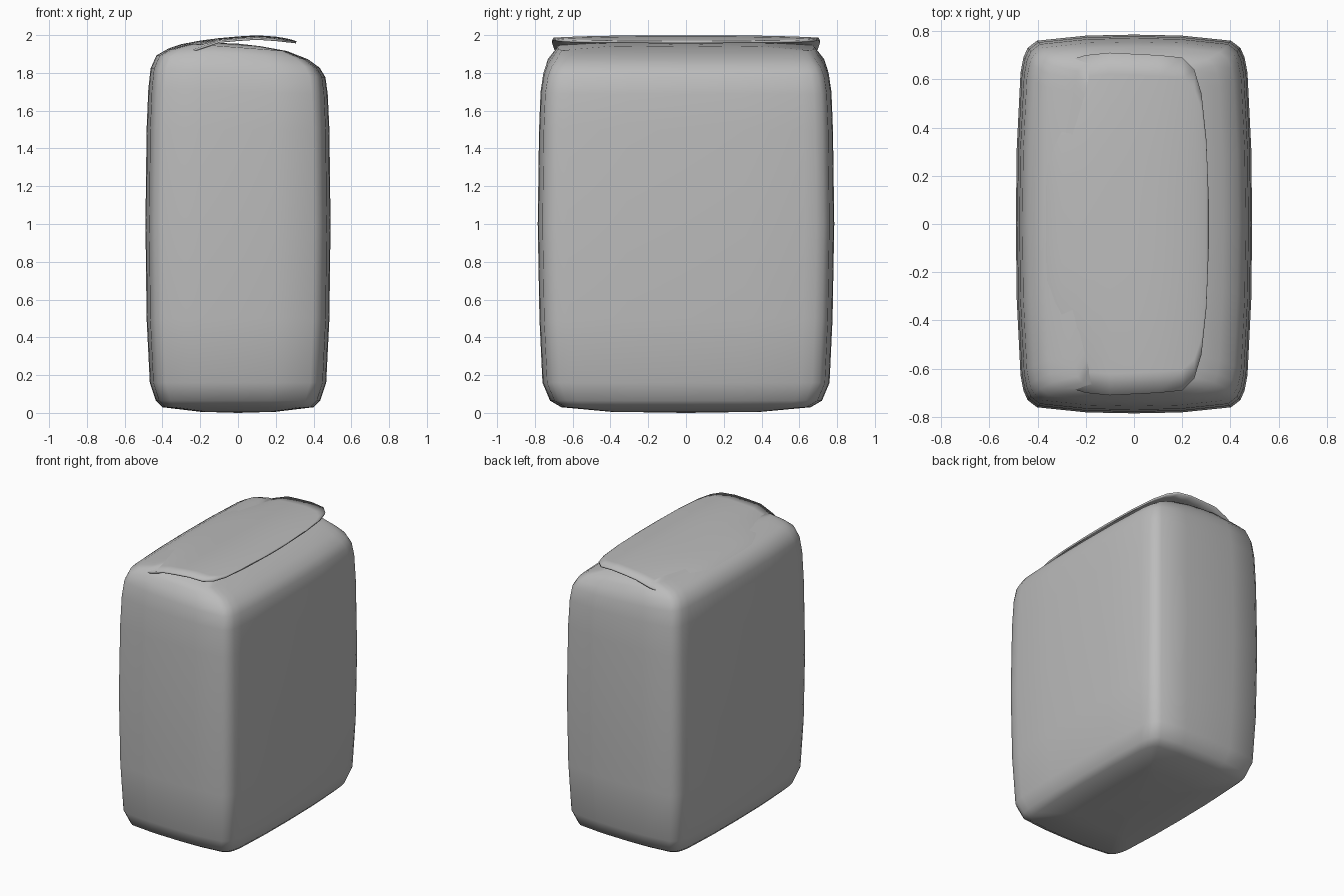
import bpy
import bmesh
import math

cube = bpy.data.objects.get("Cube")
if cube:
    bpy.data.objects.remove(cube, do_unlink=True)

grey = bpy.data.materials.new("plain grey")
grey.use_nodes = True
colour = (0.5, 0.5, 0.5, 1)
grey.diffuse_color = colour
grey.node_tree.nodes["Principled BSDF"].inputs["Base Color"].default_value = colour


def finish(name, bm, angle):
    bmesh.ops.recalc_face_normals(bm, faces=bm.faces)
    mesh = bpy.data.meshes.new(name)
    bm.to_mesh(mesh)
    bm.free()
    mesh.materials.append(grey)
    obj = bpy.data.objects.new(name, mesh)
    bpy.context.collection.objects.link(obj)
    bpy.ops.object.select_all(action='DESELECT')
    obj.select_set(True)
    bpy.context.view_layer.objects.active = obj
    bpy.ops.object.shade_smooth_by_angle(angle=math.radians(angle))
    return obj


# Bulging rounded-rectangle section, one quarter mirrored to a full loop
quarter = [(1, 0), (0.992, 0.4), (0.96, 0.8), (0.935, 0.88), (0.9, 0.93),
           (0.82, 0.968), (0.4, 0.995)]
section = []
for k in range(4):
    pts = quarter if k % 2 == 0 else [(0, 1)] + quarter[:0:-1]
    sx = 1 if k in (0, 3) else -1
    sy = 1 if k < 2 else -1
    section += [(sx * x, sy * y) for x, y in pts]

# Body levels: height, half width, half depth, sideways tilt
levels = [(0.006, 0.2, 0.4, 0), (0.03, 0.4, 0.66, 0), (0.065, 0.435, 0.72, 0),
          (0.16, 0.467, 0.76, 0), (0.5, 0.484, 0.776, 0), (1, 0.49, 0.785, 0),
          (1.5, 0.484, 0.778, 0), (1.7, 0.475, 0.77, 0.01),
          (1.8, 0.463, 0.755, 0.02), (1.86, 0.432, 0.735, 0.03),
          (1.9, 0.37, 0.705, 0.03), (1.935, 0.26, 0.68, 0.03),
          (1.95, 0.12, 0.4, 0.03)]
bm = bmesh.new()
rings = [[bm.verts.new((x * hx, y * hy, z - tilt * x * hx / 0.4))
          for x, y in section] for z, hx, hy, tilt in levels]
n = len(section)
for a, b in zip(rings, rings[1:]):
    for i in range(n):
        j = (i + 1) % n
        bm.faces.new((a[i], a[j], b[j], b[i]))
for ring, z in ((rings[0], 0.0), (rings[-1], 1.955)):
    tip = bm.verts.new((0, 0, z))
    for i in range(n):
        bm.faces.new((ring[i], ring[(i + 1) % n], tip))
finish("body", bm, 60)

# Lid flap: x, half depth, height; it leaves the body on the right's far side
columns = [(-0.41, 0.5, 1.9), (-0.36, 0.62, 1.932), (-0.3, 0.67, 1.952),
           (-0.2, 0.7, 1.971), (-0.1, 0.71, 1.984), (0, 0.705, 1.993),
           (0.1, 0.7, 1.999), (0.2, 0.69, 1.992), (0.25, 0.64, 1.984),
           (0.28, 0.54, 1.977), (0.3, 0.35, 1.971), (0.31, 0.1, 1.967)]
rows = 16
bm = bmesh.new()
grid = []
for x, half, z in columns:
    sink = 0.012 + 0.055 * min(1, max(0, (-0.1 - x) / 0.25))
    line = []
    for r in range(rows + 1):
        y = half * (2 * r / rows - 1)
        line.append(bm.verts.new((x, y, z - sink * abs(y / 0.7) ** 3)))
    grid.append(line)
for a, b in zip(grid, grid[1:]):
    for r in range(rows):
        bm.faces.new((a[r], b[r], b[r + 1], a[r + 1]))
flap = finish("lid_flap", bm, 60)
thickness = flap.modifiers.new("thickness", 'SOLIDIFY')
thickness.thickness = 0.012
thickness.offset = -1
